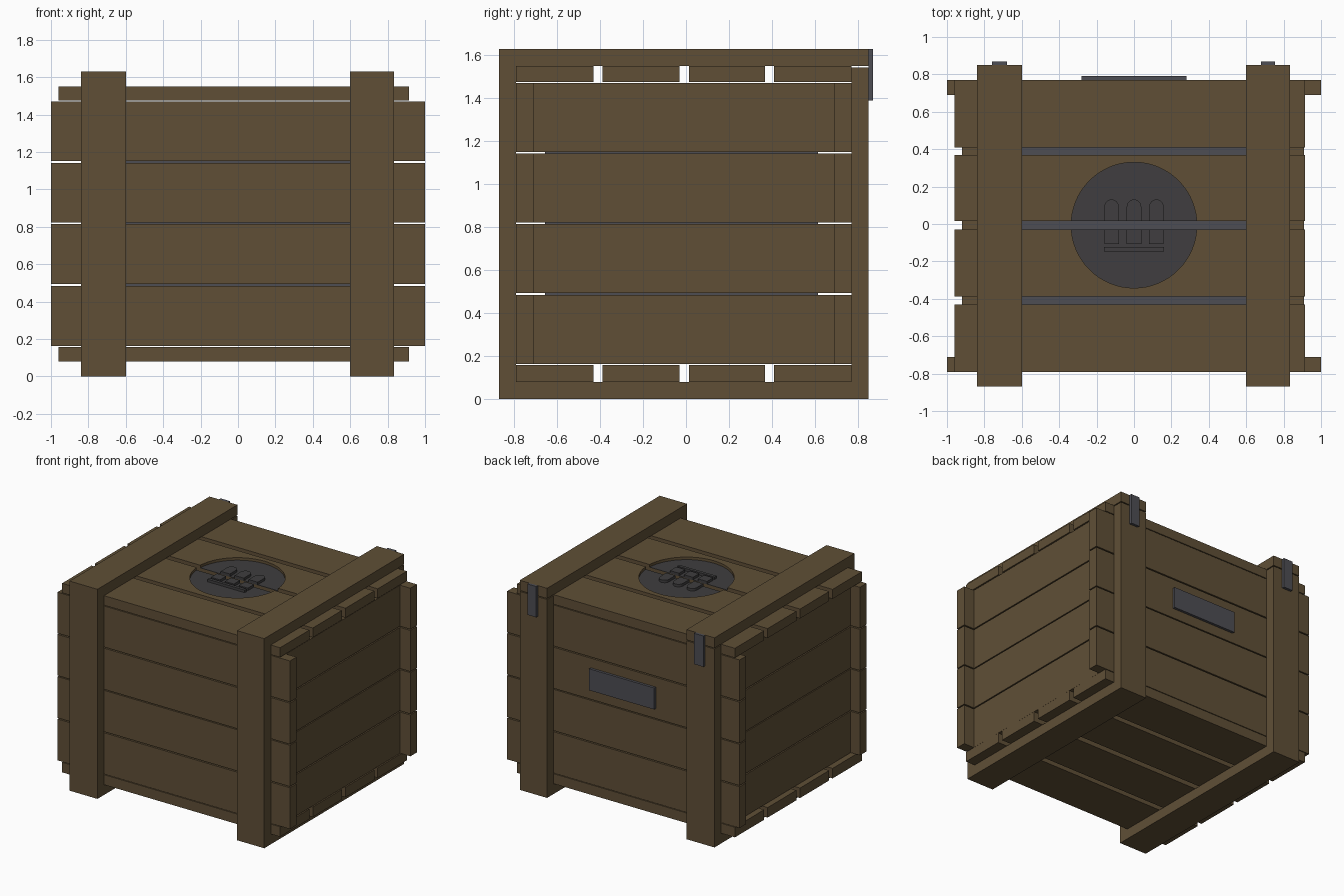
import bpy, bmesh
from math import sin, cos, pi

if "Cube" in bpy.data.objects:
    bpy.data.objects.remove(bpy.data.objects["Cube"])


def material(name, rgb):
    m = bpy.data.materials.new(name)
    m.diffuse_color = (*rgb, 1)
    m.use_nodes = True
    m.node_tree.nodes["Principled BSDF"].inputs["Base Color"].default_value = m.diffuse_color
    return m


WOOD = material("wood", (0.115, 0.078, 0.037))
STEEL = material("steel", (0.075, 0.075, 0.088))
DARK = material("dark_steel", (0.05, 0.048, 0.05))


def prism(name, pts, lo, hi, mat, axis="z"):
    """Extrude a closed 2D profile along z (points x,y) or along x (points y,z)."""
    def place(p, h):
        return (p[0], p[1], h) if axis == "z" else (h, p[0], p[1])
    bm = bmesh.new()
    face = bm.faces.new([bm.verts.new(place(p, lo)) for p in pts])
    top = bmesh.ops.extrude_face_region(bm, geom=[face])["geom"]
    offset = (0, 0, hi - lo) if axis == "z" else (hi - lo, 0, 0)
    bmesh.ops.translate(bm, vec=offset, verts=[v for v in top if isinstance(v, bmesh.types.BMVert)])
    bmesh.ops.recalc_face_normals(bm, faces=bm.faces)
    me = bpy.data.meshes.new(name)
    bm.to_mesh(me)
    bm.free()
    me.materials.append(mat)
    ob = bpy.data.objects.new(name, me)
    bpy.context.collection.objects.link(ob)
    return ob


def box(name, x, y, z, mat=WOOD):
    pts = [(x[0], y[0]), (x[1], y[0]), (x[1], y[1]), (x[0], y[1])]
    return prism(name, pts, z[0], z[1], mat)


def clip(pts, y, sign):
    """Keep the part of a convex outline on one side of a horizontal line."""
    out = []
    for a, b in zip(pts, pts[1:] + pts[:1]):
        da, db = (a[1] - y) * sign, (b[1] - y) * sign
        if da >= 0:
            out.append(a)
        if da * db < 0:
            t = da / (da - db)
            out.append((a[0] + t * (b[0] - a[0]), y))
    return out


# Four wall boards per side, all sharing the same heights
for i, z in enumerate([(0.163, 0.484), (0.493, 0.814), (0.822, 1.142), (1.151, 1.47)], 1):
    box(f"front_board_{i}", (-1, 1), (-0.79, -0.71), z)
    box(f"back_board_{i}", (-1, 1), (0.69, 0.77), z)
    box(f"left_board_{i}", (-0.92, -0.84), (-0.71, 0.69), z)
    box(f"right_board_{i}", (0.83, 0.91), (-0.71, 0.69), z)

# Lid and floor boards
lid = []
for i, y in enumerate([(-0.79, -0.43), (-0.388, -0.03), (0.015, 0.368), (0.41, 0.77)], 1):
    lid.append(box(f"lid_board_{i}", (-0.96, 0.915), y, (1.476, 1.55)))
    box(f"floor_board_{i}", (-0.96, 0.915), y, (0.08, 0.158))

# Inner metal liner seen through the gaps
box("inner_liner", (-0.78, 0.78), (-0.655, 0.615), (0.2, 1.43), STEEL)

# Wooden straps wrapping the crate, split at the back under the lid
strap = [(-0.87, 0), (0.85, 0), (0.85, 1.543), (0.77, 1.543), (0.77, 0.08),
         (-0.79, 0.08), (-0.79, 1.55), (0.85, 1.55), (0.85, 1.63), (-0.87, 1.63)]
prism("left_strap", strap, -0.84, -0.6, WOOD, "x")
prism("right_strap", strap, 0.6, 0.835, WOOD, "x")

# Hinges and back plate
for side, x in (("left", (-0.76, -0.68)), ("right", (0.68, 0.755))):
    box(f"{side}_hinge", x, (0.85, 0.87), (1.39, 1.63), STEEL)
box("back_plate", (-0.28, 0.28), (0.77, 0.79), (0.9, 1.067), STEEL)

# Round recess cut into the two middle lid boards
R, CY, FLOOR = 0.336, -0.006, 1.527
circle = [(R * cos(2 * pi * k / 64), CY + R * sin(2 * pi * k / 64)) for k in range(64)]
cutter = prism("recess_cutter", circle, FLOOR, 1.6, WOOD)
cutter.hide_render = True
cutter.hide_viewport = True
for board in lid[1:3]:
    mod = board.modifiers.new("recess", "BOOLEAN")
    mod.operation, mod.object, mod.solver = "DIFFERENCE", cutter, "EXACT"

# Dark half discs in the recess with raised round-topped bars, split at the gap
for half, y, sign in (("back", 0.015, 1), ("front", -0.03, -1)):
    prism(f"{half}_recess_disc", clip(circle, y, sign), FLOOR - 0.001, FLOOR + 0.003, DARK)
    for i, x in enumerate((-0.12, 0, 0.12), 1):
        arch = [(x - 0.039, -0.106), (x + 0.039, -0.106)]
        arch += [(x + 0.039 * cos(pi * k / 12), 0.092 + 0.039 * sin(pi * k / 12)) for k in range(13)]
        prism(f"{half}_raised_bar_{i}", clip(arch, y, sign), FLOOR, 1.55, DARK)
box("raised_base_strip", (-0.16, 0.16), (-0.146, -0.122), (FLOOR, 1.55), DARK)
